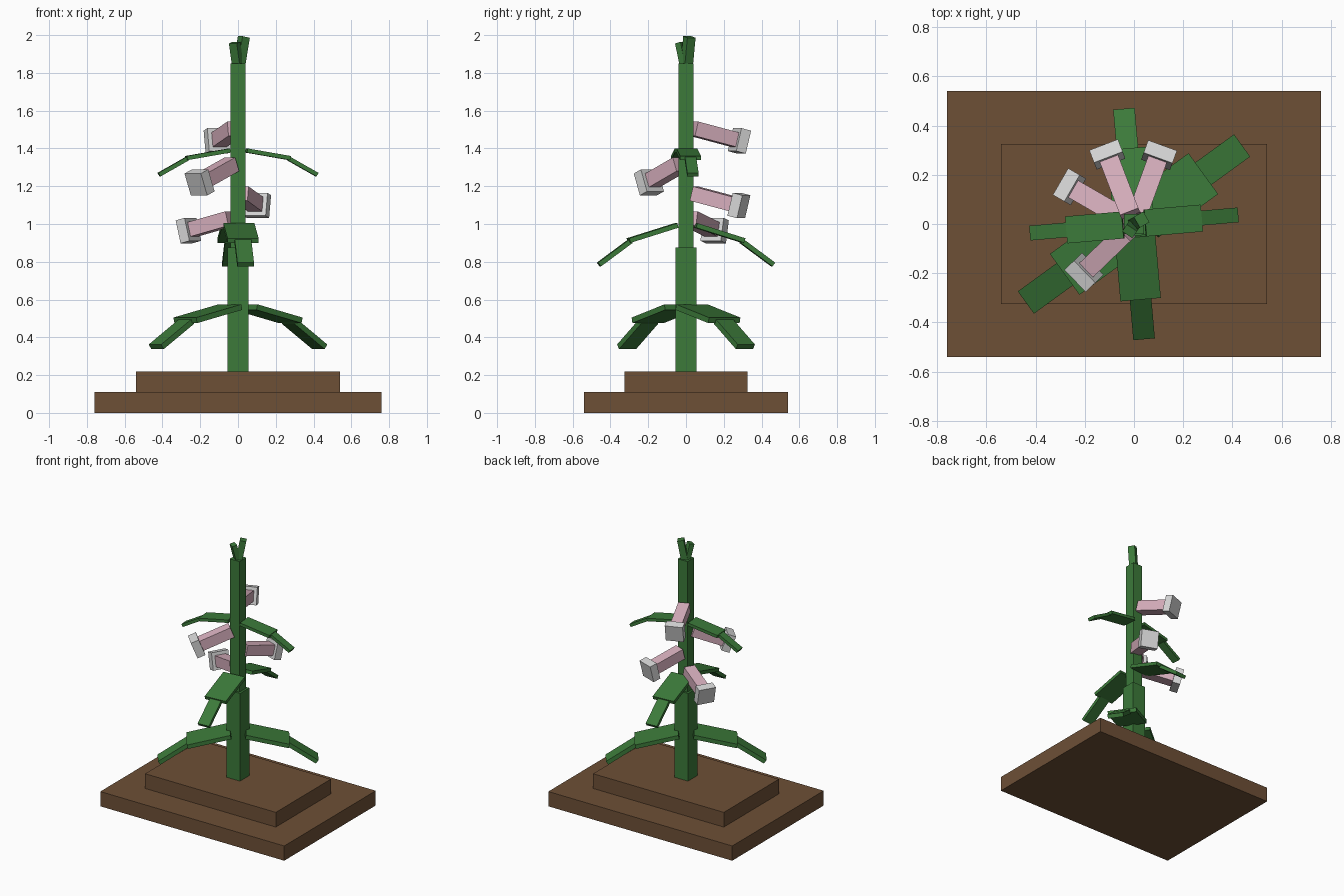
import bpy
from math import cos, sin, tan, radians
from mathutils import Vector, Matrix

cube = bpy.data.objects.get("Cube")
if cube:
    bpy.data.objects.remove(cube, do_unlink=True)


def material(name, r, g, b):
    mat = bpy.data.materials.new(name)
    mat.use_nodes = True
    mat.diffuse_color = (r, g, b, 1)
    mat.node_tree.nodes["Principled BSDF"].inputs["Base Color"].default_value = (r, g, b, 1)
    return mat


SOIL = material("soil brown", 0.155, 0.08, 0.037)
GREEN = material("leaf green", 0.045, 0.195, 0.042)
PINK = material("petal pink", 0.68, 0.43, 0.51)
PALE = material("pale grey", 0.68, 0.68, 0.68)


def beam(name, start, end, width, depth, mat):
    """Box running from start to end, with its width kept level."""
    start, end = Vector(start), Vector(end)
    along = (end - start).normalized()
    side = Vector((0, 0, 1)).cross(along)
    if side.length < 0.001:
        side = Vector((0, 1, 0))
    side.normalize()
    up = along.cross(side)
    turn = Matrix((along, side, up)).transposed().to_4x4()
    bpy.ops.mesh.primitive_cube_add(size=1)
    obj = bpy.context.object
    obj.name = name
    obj.data.transform(Matrix.Diagonal(((end - start).length, width, depth, 1)))
    obj.matrix_world = Matrix.Translation((start + end) / 2) @ turn
    obj.data.materials.append(mat)
    return obj


def polar(angle, r, z):
    return Vector((r * cos(radians(angle)), r * sin(radians(angle)), z))


# Stepped soil base: vertical beams, depth lies along x
beam("base_lower", (0, 0, 0), (0, 0, 0.11), 1.08, 1.52, SOIL)
beam("base_upper", (0, 0, 0.11), (0, 0, 0.22), 0.65, 1.08, SOIL)

# Stem
beam("stem_lower", (0, 0, 0.22), (0, 0, 0.875), 0.11, 0.11, GREEN)
beam("stem_upper", (0, 0, 0.875), (0, 0, 1.85), 0.08, 0.08, GREEN)

# Sprouting tips
beam("tip_tall", (0.005, 0.003, 1.83), (0.031, 0.018, 1.99), 0.05, 0.045, GREEN)
beam("tip_short", (0, -0.003, 1.83), (-0.018, -0.03, 1.96), 0.05, 0.035, GREEN)


def leaf(name, angle, inner, outer, widths, thick):
    """Two drooping plates; inner and outer give (r, z, r, z) of the top side."""
    drop = Vector((0, 0, thick / 2))
    for part, (r0, z0, r1, z1), w in zip(("inner", "outer"), (inner, outer), widths):
        beam(f"{name}_{part}", polar(angle, r0, z0) - drop,
             polar(angle, r1, z1) - drop, w, thick, GREEN)


# Opposite leaf pairs in three tiers
tiers = (
    ("low_leaf", 36, (0.05, 0.575, 0.345, 0.505), (0.335, 0.5, 0.535, 0.365), (0.205, 0.112), 0.03),
    ("middle_leaf", 95, (0.05, 1.005, 0.305, 0.925), (0.295, 0.922, 0.463, 0.798), (0.165, 0.088), 0.025),
    ("high_leaf", 5, (0.045, 1.4, 0.275, 1.36), (0.268, 1.358, 0.42, 1.272), (0.11, 0.06), 0.022),
)
for name, angle, inner, outer, widths, thick in tiers:
    for label, turn in (("a", 0), ("b", 180)):
        leaf(f"{name}_{label}", angle + turn, inner, outer, widths, thick)

# Flowers: pink tube with a pale square rim; angle, rim radius, rim height, droop
flowers = (
    (150, 0.303, 0.965, 14),
    (111, 0.303, 1.44, 14),
    (70, 0.298, 1.098, 14),
    (224, 0.283, 1.22, 22),
)
for i, (angle, r, z, droop) in enumerate(flowers, 1):
    slope = tan(radians(droop))

    def on_axis(radius):
        return polar(angle, radius, z + (r - radius) * slope)

    beam(f"flower_{i}_tube", on_axis(0.045), on_axis(r), 0.08, 0.078, PINK)
    beam(f"flower_{i}_rim", on_axis(r - 0.027), on_axis(r + 0.027), 0.125, 0.125, PALE)
